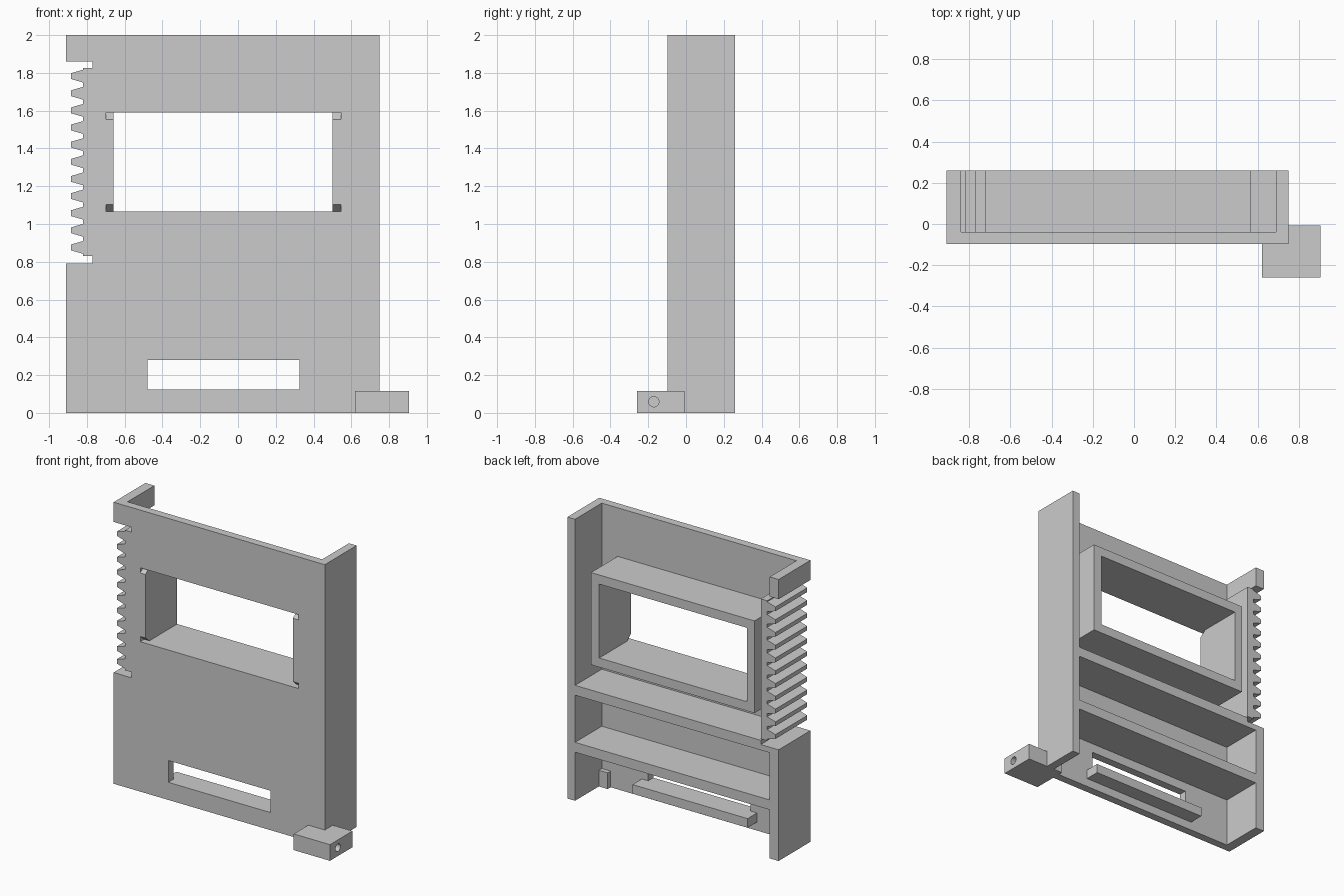
import bpy, bmesh, math

if "Cube" in bpy.data.objects:
    bpy.data.objects.remove(bpy.data.objects["Cube"])

FRONT, PLATE_BACK, BACK = -0.097, -0.04, 0.26


def prism(name, outline, start, end, axis):
    """Extrude an outline: axis 'y' takes (x, z) points, axis 'x' takes (y, z) points."""
    def place(p, d):
        return (p[0], d, p[1]) if axis == 'y' else (d, p[0], p[1])
    bm = bmesh.new()
    a = [bm.verts.new(place(p, start)) for p in outline]
    b = [bm.verts.new(place(p, end)) for p in outline]
    bm.faces.new(a)
    bm.faces.new(b[::-1])
    n = len(outline)
    for i in range(n):
        j = (i + 1) % n
        bm.faces.new((a[j], a[i], b[i], b[j]))
    bmesh.ops.recalc_face_normals(bm, faces=bm.faces)
    mesh = bpy.data.meshes.new(name)
    bm.to_mesh(mesh)
    bm.free()
    ob = bpy.data.objects.new(name, mesh)
    bpy.context.collection.objects.link(ob)
    return ob


def box(name, x0, x1, y0, y1, z0, z1):
    return prism(name, [(x0, z0), (x1, z0), (x1, z1), (x0, z1)], y0, y1, 'y')


def cut(target, cutter):
    mod = target.modifiers.new("cut", 'BOOLEAN')
    mod.operation = 'DIFFERENCE'
    mod.solver = 'EXACT'
    mod.object = cutter
    bpy.context.view_layer.objects.active = target
    bpy.ops.object.modifier_apply(modifier=mod.name)
    bpy.data.objects.remove(cutter)


# Front plate with a side notch for the rack
plate = prism("front_plate", [(-0.91, 0), (0.75, 0), (0.75, 2), (-0.91, 2), (-0.91, 1.86),
                              (-0.77, 1.86), (-0.77, 0.79), (-0.91, 0.79)],
              FRONT, PLATE_BACK, 'y')

# Window and lower slot openings
WX0, WX1, WZ0, WZ1 = -0.66, 0.50, 1.065, 1.59
cut(plate, box("window_cutter", WX0, WX1, -0.3, 0.1, WZ0, WZ1))
cut(plate, box("slot_cutter", -0.48, 0.325, -0.3, 0.1, 0.125, 0.28))

# Sloped pockets beside the window corners
for x0, x1 in ((-0.70, WX0 + 0.01), (WX1 - 0.01, 0.545)):
    for edge, inner in ((WZ1, WZ1 - 0.037), (WZ0, WZ0 + 0.037)):
        wedge = [(FRONT - 0.05, inner), (FRONT, inner), (FRONT + 0.045, edge), (FRONT - 0.05, edge)]
        cut(plate, prism("pocket_cutter", wedge, x0, x1, 'x'))

# Side walls
box("right_wall", 0.69, 0.75, PLATE_BACK, BACK, 0, 2)
box("left_wall_lower", -0.91, -0.84, PLATE_BACK, BACK, 0, 0.79)
box("left_wall_upper", -0.91, -0.84, PLATE_BACK, BACK, 1.86, 2)

# Window sleeve
sleeve = box("window_sleeve", -0.72, 0.565, PLATE_BACK, BACK, 1.0, 1.655)
cut(sleeve, box("sleeve_cutter", WX0, WX1, -0.3, 0.5, WZ0, WZ1))

# Shelves, the upper one stepped down under the rack
prism("upper_shelf", [(-0.84, 0.75), (0.69, 0.75), (0.69, 0.82), (-0.77, 0.82),
                      (-0.77, 0.79), (-0.84, 0.79)], PLATE_BACK, BACK, 'y')
box("lower_shelf", -0.84, 0.69, PLATE_BACK, BACK, 0.345, 0.415)

# Ledge behind the slot
box("slot_ledge", -0.53, 0.375, PLATE_BACK, 0.065, 0.06, 0.125)

# Toothed rack
rack = [(-0.77, 0.83), (-0.77, 1.825), (-0.82, 1.825)]
for i in range(11):
    z = 1.783 - i * 0.0907
    rack += [(-0.82, z + 0.034), (-0.885, z + 0.015), (-0.885, z - 0.015), (-0.82, z - 0.034)]
rack.append((-0.82, 0.83))
prism("toothed_rack", rack, FRONT, BACK, 'y')

# Corner block with a blind round hole
block = box("corner_block", 0.62, 0.905, -0.26, -0.007, 0, 0.115)
circle = [(-0.17 + 0.027 * math.cos(math.tau * i / 32), 0.059 + 0.027 * math.sin(math.tau * i / 32))
          for i in range(32)]
cut(block, prism("hole_cutter", circle, 0.70, 1.0, 'x'))
